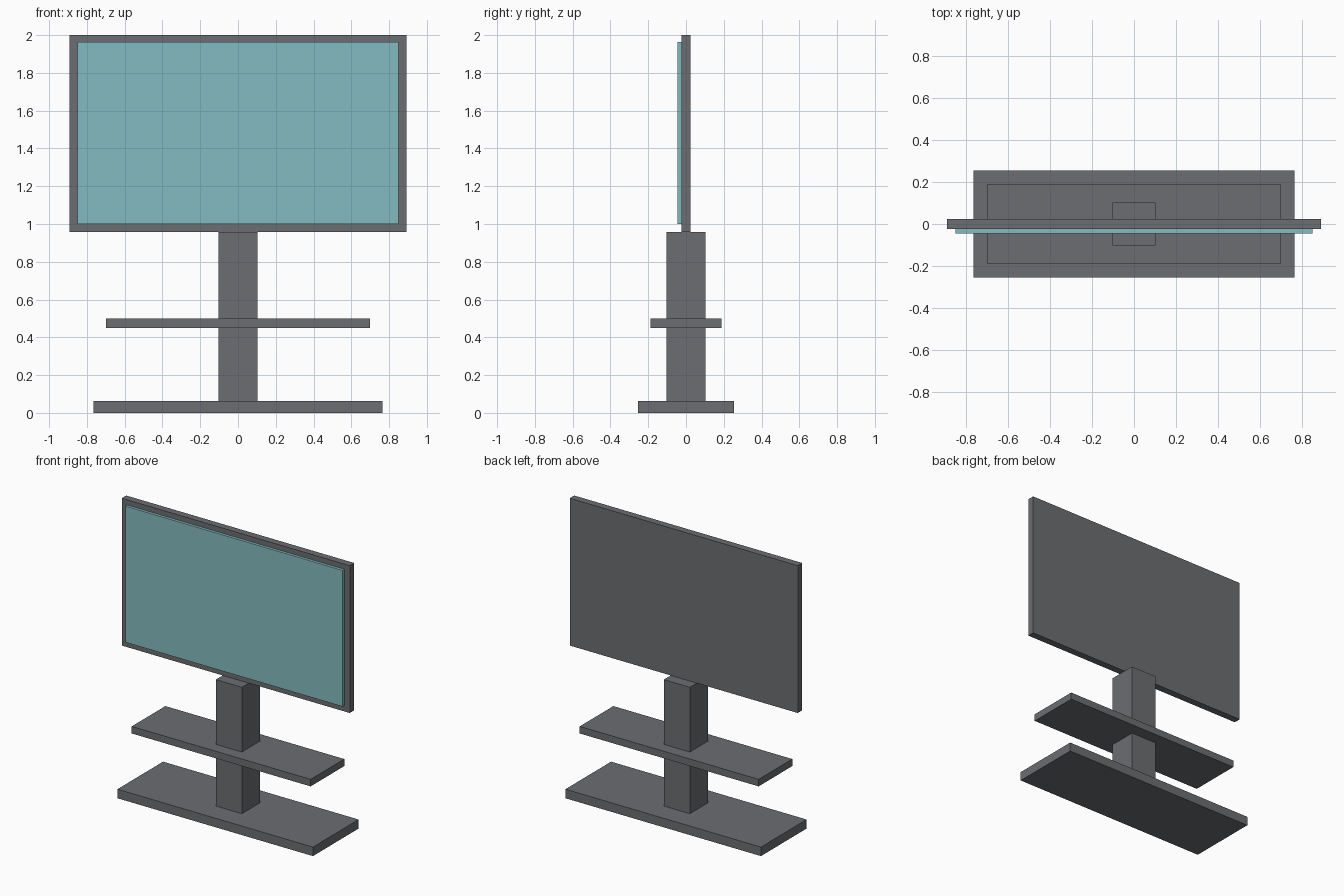
import bpy

cube = bpy.data.objects.get("Cube")
if cube:
    bpy.data.objects.remove(cube, do_unlink=True)


def material(name, rgb):
    mat = bpy.data.materials.new(name)
    mat.use_nodes = True
    colour = (*rgb, 1)
    mat.diffuse_color = colour
    mat.node_tree.nodes["Principled BSDF"].inputs["Base Color"].default_value = colour
    return mat


def box(name, x, y, z, mat):
    """Box spanning the (low, high) range on each axis."""
    spans = (x, y, z)
    bpy.ops.mesh.primitive_cube_add(size=1, location=[(a + b) / 2 for a, b in spans])
    obj = bpy.context.object
    obj.name = obj.data.name = name
    obj.scale = [b - a for a, b in spans]
    bpy.ops.object.transform_apply(location=False, rotation=False, scale=True)
    obj.data.materials.append(mat)
    return obj


def centred(size):
    return (-size / 2, size / 2)


grey = material("dark grey", (0.15, 0.155, 0.165))
teal = material("screen teal", (0.23, 0.50, 0.53))

# Stand: floor plate, square column and shelf
box("base_plate", centred(1.53), centred(0.51), (0, 0.064), grey)
box("column", centred(0.204), centred(0.204), (0.064, 0.958), grey)
box("shelf", centred(1.40), centred(0.376), (0.45, 0.50), grey)

# Display: thin housing with a raised screen panel on the front
box("display_housing", centred(1.784), centred(0.05), (0.958, 2.0), grey)
box("screen", centred(1.70), (-0.045, -0.025), (1.0, 1.963), teal)
